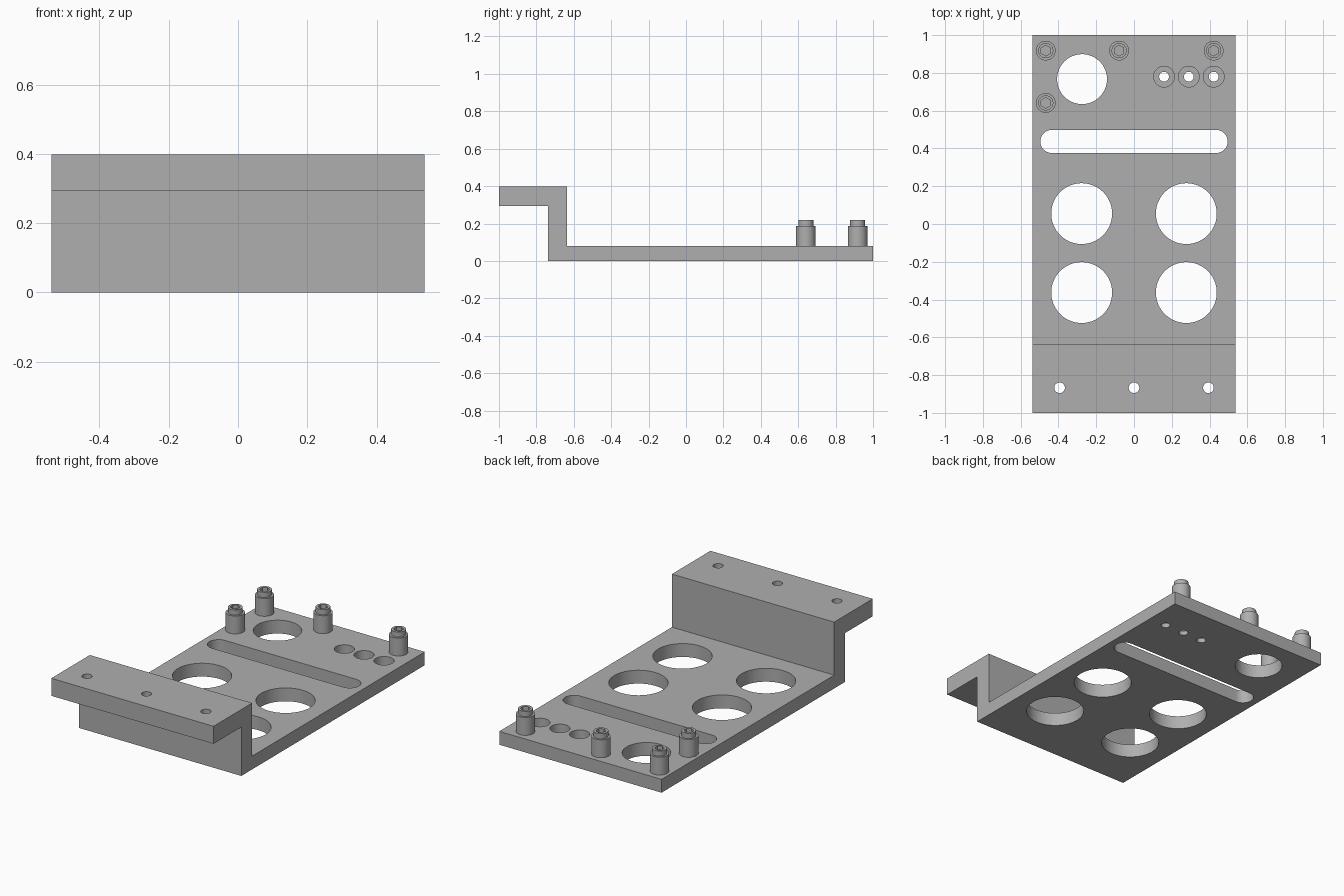
import bpy, bmesh, math
from mathutils import Matrix

if "Cube" in bpy.data.objects:
    bpy.data.objects.remove(bpy.data.objects["Cube"])

grey = bpy.data.materials.new("plain_grey")
grey.diffuse_color = (0.43, 0.43, 0.43, 1)
grey.use_nodes = True
grey.node_tree.nodes["Principled BSDF"].inputs["Base Color"].default_value = grey.diffuse_color


def make_object(name, bm):
    bmesh.ops.recalc_face_normals(bm, faces=bm.faces[:])
    mesh = bpy.data.meshes.new(name)
    bm.to_mesh(mesh)
    bm.free()
    mesh.materials.append(grey)
    obj = bpy.data.objects.new(name, mesh)
    bpy.context.collection.objects.link(obj)
    return obj


def prism(name, outline, place, offset):
    """Extrude a 2D outline along an offset vector."""
    bm = bmesh.new()
    face = bm.faces.new([bm.verts.new(place(*p)) for p in outline])
    ext = bmesh.ops.extrude_face_region(bm, geom=[face])
    verts = [v for v in ext["geom"] if isinstance(v, bmesh.types.BMVert)]
    bmesh.ops.translate(bm, verts=verts, vec=offset)
    return make_object(name, bm)


def cylinder(name, x, y, r, z0, z1, sides=64):
    bm = bmesh.new()
    bmesh.ops.create_cone(bm, cap_ends=True, segments=sides, radius1=r, radius2=r,
                          depth=z1 - z0, matrix=Matrix.Translation((x, y, (z0 + z1) / 2)))
    return make_object(name, bm)


def cut(obj, cutters):
    for c in cutters:
        c.hide_render = True
        mod = obj.modifiers.new("cut", 'BOOLEAN')
        mod.operation = 'DIFFERENCE'
        mod.solver = 'EXACT'
        mod.object = c
    dg = bpy.context.evaluated_depsgraph_get()
    mesh = bpy.data.meshes.new_from_object(obj.evaluated_get(dg))
    obj.modifiers.clear()
    obj.data = mesh
    for c in cutters:
        bpy.data.objects.remove(c)


def smooth(obj):
    bpy.ops.object.select_all(action='DESELECT')
    obj.select_set(True)
    bpy.context.view_layer.objects.active = obj
    bpy.ops.object.shade_smooth_by_angle(angle=math.radians(30))


# Z-shaped bracket: base plate, riser wall and raised flange
HALF, TOP = 0.538, 0.08
profile = [(-1, 0.293), (-0.737, 0.293), (-0.737, 0), (1, 0), (1, TOP),
           (-0.635, TOP), (-0.635, 0.398), (-1, 0.398)]
bracket = prism("bracket_plate", profile, lambda y, z: (-HALF, y, z), (2 * HALF, 0, 0))

holes = []
# four large round openings and one smaller one
for x in (-0.277, 0.277):
    for y in (0.055, -0.363):
        holes.append(cylinder("cutter", x, y, 0.161, -0.1, 0.2, 96))
holes.append(cylinder("cutter", -0.275, 0.767, 0.132, -0.1, 0.2, 96))

# long rounded slot
SLOT_R, SLOT_X, SLOT_Y = 0.061, 0.435, 0.437
slot = []
for side, start in ((1, -90), (-1, 90)):
    for i in range(25):
        a = math.radians(start + i * 7.5)
        slot.append((side * SLOT_X + SLOT_R * math.cos(a), SLOT_Y + SLOT_R * math.sin(a)))
holes.append(prism("cutter", slot, lambda x, y: (x, y, -0.1), (0, 0, 0.3)))

# mounting holes in the flange
for x in (-0.394, 0, 0.394):
    holes.append(cylinder("cutter", x, -0.867, 0.028, 0.2, 0.5, 48))

# row of counterbored holes
for x in (0.159, 0.29, 0.422):
    holes.append(cylinder("cutter", x, 0.78, 0.026, -0.1, 0.2, 48))
    holes.append(cylinder("cutter", x, 0.78, 0.055, 0.027, 0.2, 48))
cut(bracket, holes)
smooth(bracket)

# standoffs: wide spacer, with a screw head that has a hex socket
for i, (x, y) in enumerate([(-0.467, 0.918), (-0.079, 0.918), (0.422, 0.918), (-0.467, 0.641)], 1):
    smooth(cylinder(f"standoff_spacer_{i}", x, y, 0.052, TOP, 0.187))
    head = cylinder(f"screw_head_{i}", x, y, 0.04, 0.187, 0.218)
    cut(head, [cylinder("cutter", x, y, 0.028, 0.196, 0.3, 6)])
    smooth(head)
